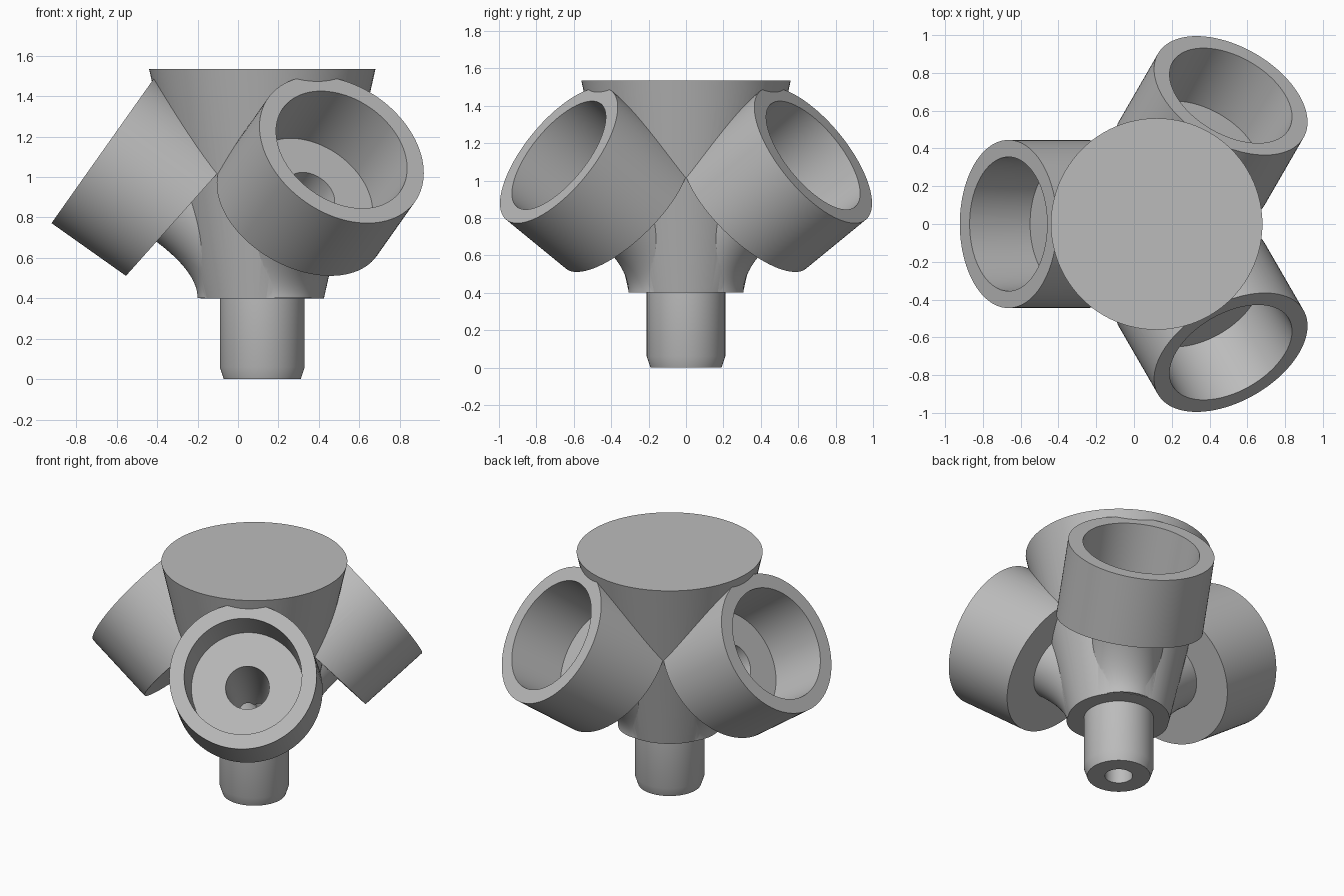
import bpy
import bmesh
import math
from mathutils import Matrix, Vector

if "Cube" in bpy.data.objects:
    bpy.data.objects.remove(bpy.data.objects["Cube"])

SEGMENTS = 96
CENTRE_X = 0.12
AXIS = Vector((0.816, 0, 0.578)).normalized()   # direction each socket faces
UP = Vector((0, 0, 1))
RIM = Vector((0.785, 0, 1.135))                 # middle of a socket mouth

grey = bpy.data.materials.new("plain_grey")
grey.use_nodes = True
colour = (0.5, 0.5, 0.5, 1)
grey.diffuse_color = colour
grey.node_tree.nodes["Principled BSDF"].inputs["Base Color"].default_value = colour


def tube(name, rings, angle=0, cut=None):
    """Skin capped circular rings given as (centre, direction, radius)."""
    bm = bmesh.new()
    loops = []
    side = Vector((0, 1, 0))
    for centre, direction, radius in rings:
        other = direction.normalized().cross(side)
        loop = []
        for i in range(SEGMENTS):
            a = math.tau * i / SEGMENTS
            loop.append(bm.verts.new(centre + radius * (math.cos(a) * side + math.sin(a) * other)))
        loops.append(loop)
    for a, b in zip(loops, loops[1:]):
        for i in range(SEGMENTS):
            j = (i + 1) % SEGMENTS
            bm.faces.new((a[i], a[j], b[j], b[i]))
    bm.faces.new(loops[0])
    bm.faces.new(loops[-1])
    if cut:
        geom = bm.verts[:] + bm.edges[:] + bm.faces[:]
        res = bmesh.ops.bisect_plane(bm, geom=geom, plane_co=cut[0], plane_no=cut[1], clear_inner=True)
        edges = [e for e in res["geom_cut"] if isinstance(e, bmesh.types.BMEdge)]
        bmesh.ops.contextual_create(bm, geom=edges)
    bmesh.ops.recalc_face_normals(bm, faces=bm.faces[:])
    bm.transform(Matrix.Translation((CENTRE_X, 0, 0)) @ Matrix.Rotation(angle, 4, "Z"))
    mesh = bpy.data.meshes.new(name)
    bm.to_mesh(mesh)
    bm.free()
    mesh.materials.append(grey)
    obj = bpy.data.objects.new(name, mesh)
    bpy.context.collection.objects.link(obj)
    return obj


def lathe(name, profile):
    return tube(name, [(Vector((0, 0, z)), UP, r) for r, z in profile])


def bend(start, corner, end, r0, r1, steps=16):
    """Rings along a smooth bend between three points."""
    rings = []
    for i in range(steps + 1):
        t = i / steps
        p = start * (1 - t) ** 2 + corner * 2 * t * (1 - t) + end * t * t
        d = (corner - start) * (1 - t) + (end - corner) * t
        rings.append((p, -d, r0 + (r1 - r0) * t))
    return rings


def combine(target, tool, operation):
    mod = target.modifiers.new("combine", "BOOLEAN")
    mod.operation = operation
    mod.solver = "EXACT"
    mod.object = tool
    bpy.context.view_layer.objects.active = target
    bpy.ops.object.modifier_apply(modifier=mod.name)
    bpy.data.objects.remove(tool)


# Tapered body with a chamfered stem
hub = lathe("socket_hub", [(0.19, 0), (0.21, 0.06), (0.21, 0.4), (0.305, 0.4), (0.56, 1.535)])

angles = [math.pi, math.pi / 3, -math.pi / 3]

# Sockets with slanted backs, and bent necks down to the stem
back_plane = (Vector((0.675, 0, 0.51)), Vector((0.51, 0, 0.455)))
for a in angles:
    cup = [(RIM, AXIS, 0.445), (RIM - AXIS * 0.7, AXIS, 0.445)]
    combine(hub, tube("socket", cup, a, back_plane), "UNION")
    neck = bend(RIM - AXIS * 0.45, Vector((0.1, 0, 0.65)), Vector((0.1, 0, 0.402)), 0.22, 0.22)
    combine(hub, tube("neck", neck, a), "UNION")

# Socket hollows and the channels leading to the stem
for a in angles:
    hollow = [(RIM + AXIS * 0.02, AXIS, 0.356), (RIM - AXIS * 0.38, AXIS, 0.338)]
    combine(hub, tube("hollow", hollow, a), "DIFFERENCE")
    channel = bend(RIM - AXIS * 0.36, Vector((0, 0, 0.58)), Vector((0, 0, 0.25)), 0.133, 0.075)
    combine(hub, tube("channel", channel, a), "DIFFERENCE")

# Stem bore
combine(hub, lathe("bore", [(0.083, -0.1), (0.083, 0.42)]), "DIFFERENCE")

# Smooth round walls with crisp rims
bpy.ops.object.select_all(action="DESELECT")
hub.select_set(True)
bpy.context.view_layer.objects.active = hub
bpy.ops.object.shade_smooth_by_angle(angle=math.radians(25))
